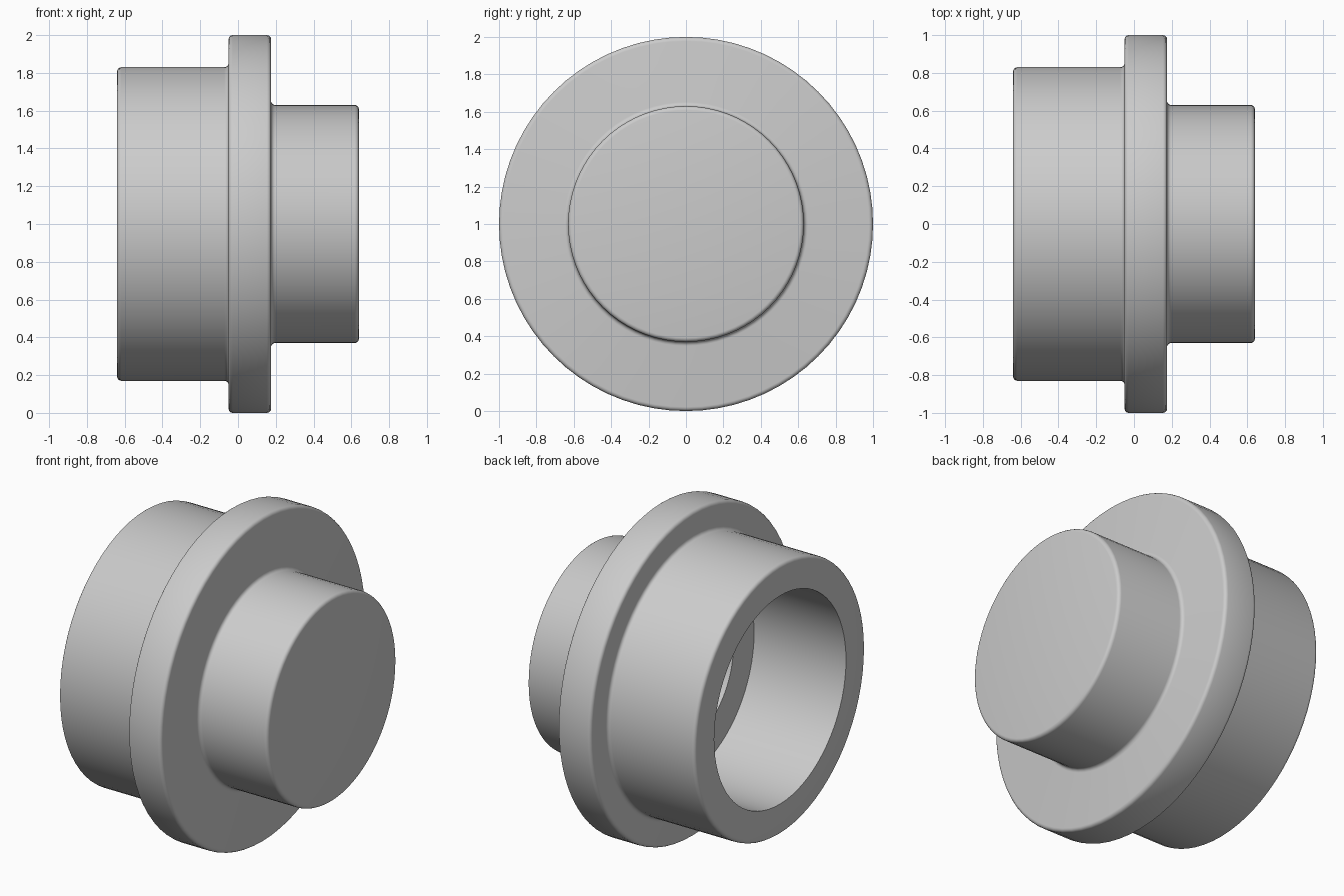
import bpy
import bmesh
from math import pi, radians, sin, cos
from mathutils import Vector, Matrix

SEGMENTS = 72
FILLET = 0.022
WALL = 0.19

cube = bpy.data.objects.get("Cube")
if cube:
    bpy.data.objects.remove(cube, do_unlink=True)

grey = bpy.data.materials.new("plain grey")
grey.use_nodes = True
grey.diffuse_color = (0.6, 0.6, 0.6, 1)
grey.node_tree.nodes["Principled BSDF"].inputs["Base Color"].default_value = grey.diffuse_color


def rounded(corners, steps=4):
    """Replace each marked corner of a (position, radius, fillet) profile with an arc."""
    points = []
    for i, (x, r, fillet) in enumerate(corners):
        here = Vector((x, 0, r))
        if not fillet:
            points.append(here)
            continue
        before = Vector((corners[i - 1][0], 0, corners[i - 1][1]))
        after = Vector((corners[i + 1][0], 0, corners[i + 1][1]))
        a = (before - here).normalized() * fillet
        b = (after - here).normalized() * fillet
        for k in range(steps + 1):
            turn = pi / 2 * k / steps
            points.append(here + a * (1 - sin(turn)) + b * (1 - cos(turn)))
    return points


def revolve(name, points):
    """Turn a profile around the x axis into a closed solid."""
    bm = bmesh.new()
    verts = [bm.verts.new(p) for p in points]
    edges = [bm.edges.new(pair) for pair in zip(verts, verts[1:])]
    bmesh.ops.spin(bm, geom=verts + edges, cent=(0, 0, 0), axis=(1, 0, 0),
                   angle=2 * pi, steps=SEGMENTS)
    bmesh.ops.remove_doubles(bm, verts=bm.verts, dist=0.0001)
    bmesh.ops.recalc_face_normals(bm, faces=bm.faces)
    bmesh.ops.transform(bm, matrix=Matrix.Translation((0, 0, 1)), verts=bm.verts)
    mesh = bpy.data.meshes.new(name)
    bm.to_mesh(mesh)
    bm.free()
    mesh.materials.append(grey)
    obj = bpy.data.objects.new(name, mesh)
    bpy.context.collection.objects.link(obj)
    bpy.context.view_layer.objects.active = obj
    obj.select_set(True)
    bpy.ops.object.shade_smooth_by_angle(angle=radians(35))
    obj.select_set(False)


# Main dimensions along the axis and their radii
open_end, flange_back, flange_front, closed_end = -0.64, -0.05, 0.175, 0.64
sleeve, flange, spigot = 0.83, 1.0, 0.63

# Outside from the closed end to the open end, then the stepped bore back inside
profile = [
    (closed_end, 0, 0),
    (closed_end, spigot, FILLET),
    (flange_front, spigot, FILLET),
    (flange_front, flange, FILLET),
    (flange_back, flange, FILLET),
    (flange_back, sleeve, FILLET),
    (open_end, sleeve, FILLET),
    (open_end, sleeve - WALL, 0),
    (flange_front - WALL, sleeve - WALL, 0),
    (flange_front - WALL, spigot - WALL, 0),
    (closed_end - WALL, spigot - WALL, 0),
    (closed_end - WALL, 0, 0),
]
revolve("flanged_cap", rounded(profile))
